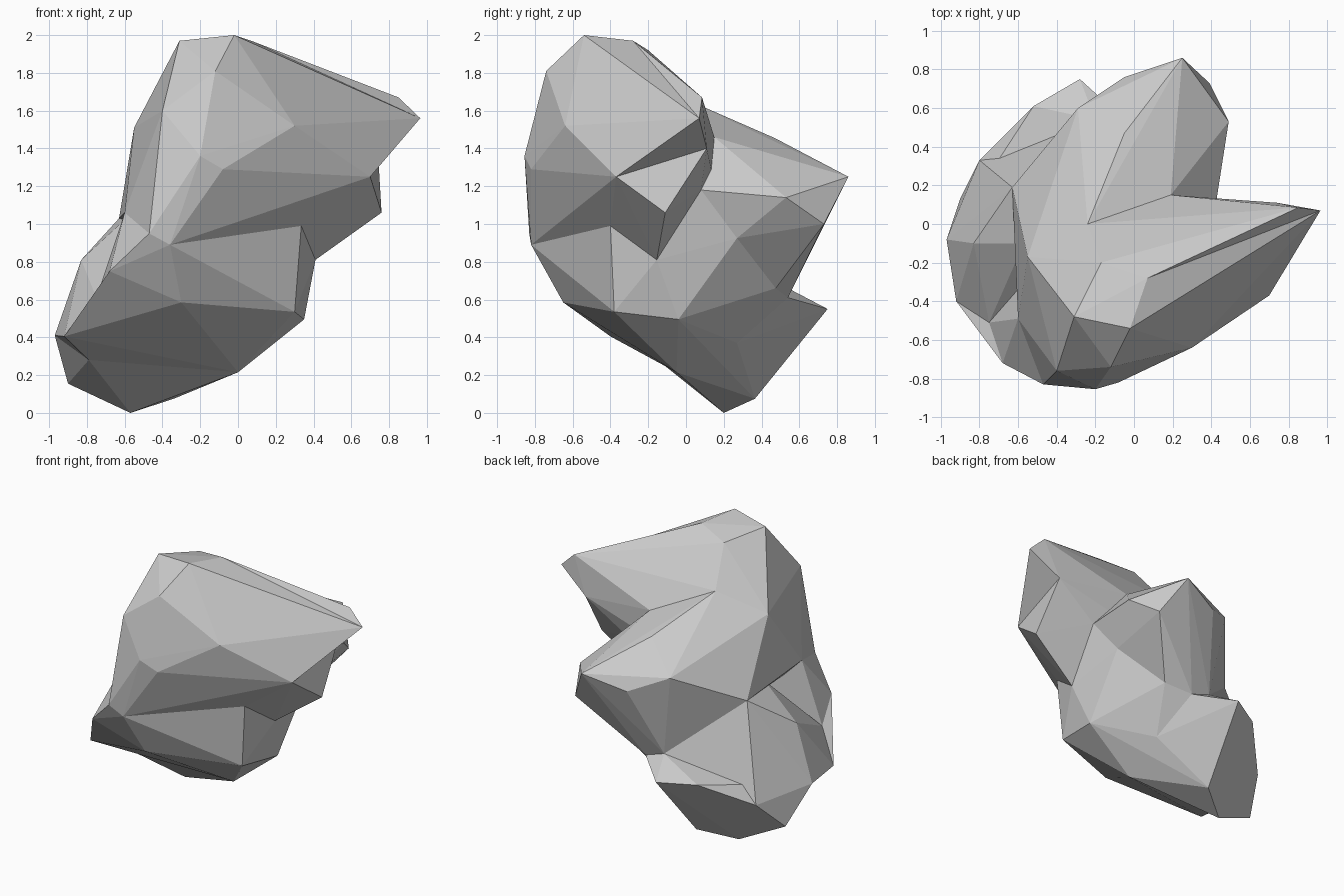
import bpy, bmesh

if "Cube" in bpy.data.objects:
    bpy.data.objects.remove(bpy.data.objects["Cube"])


def lobe(name, points):
    """Faceted convex chunk of rock wrapped around a few corner points."""
    bm = bmesh.new()
    for p in points:
        bm.verts.new(p)
    bmesh.ops.convex_hull(bm, input=bm.verts[:])
    bmesh.ops.delete(bm, geom=[v for v in bm.verts if not v.link_faces], context='VERTS')
    bmesh.ops.recalc_face_normals(bm, faces=bm.faces[:])
    mesh = bpy.data.meshes.new(name)
    bm.to_mesh(mesh)
    bm.free()
    ob = bpy.data.objects.new(name, mesh)
    bpy.context.collection.objects.link(ob)
    return ob


# corners where neighbouring lobes meet
top_front, top_mid, top_back = (-.02, -.54, 2), (.07, -.28, 1.97), (-.17, -.20, 1.92)
brow, cheek, jaw = (.30, -.64, 1.52), (-.08, -.82, 1.29), (.70, -.37, 1.25)
beak_tip, beak_low, crown_back = (.965, .07, 1.56), (.74, .11, 1.40), (-.24, 0, 1.66)
left_high, left_mid, left_front = (-.55, -.17, 1.51), (-.63, .19, 1.03), (-.60, -.49, 1.06)
notch_top, notch_low = (.19, .15, 1.46), (.42, .08, 1.18)
chin_a, chin_b = (-.47, -.83, .95), (-.36, -.82, .89)
waist_a, waist_b, waist_c = (.335, -.40, .99), (.41, -.155, .81), (.37, .27, .925)
heel_a, heel_b, heel_c = (.13, .475, .66), (-.05, .54, .61), (-.20, .54, .66)
sole_a, sole_b, sole_c = (-.30, -.65, .585), (.30, -.38, .535), (.35, -.04, .495)
sole_d, sole_e, sole_f = (.03, .27, .37), (0, -.05, .215), (-.79, -.15, .28)
side_low, side_mid, side_front = (-.92, -.40, .405), (-.75, -.51, .61), (-.68, -.72, .75)
side_back, toe_back = (-.97, -.08, .41), (-.80, .33, .36)

# overhanging upper mass
rock = lobe("rock", [
    top_front, top_mid, top_back, (-.31, -.48, 1.97), (-.12, -.74, 1.81),
    (-.40, -.76, 1.60), brow, (-.20, -.855, 1.36), cheek, jaw, beak_low,
    (.76, -.11, 1.06), crown_back, left_high, left_mid, left_front,
    notch_top, notch_low, chin_a, chin_b, waist_a, waist_b])

# pointed overhang on the right, with a shallow crease along its top
beak_front = lobe("beak_front", [
    top_front, top_mid, crown_back, brow, cheek, jaw, beak_tip, beak_low, notch_top])
beak_back = lobe("beak_back", [
    top_mid, top_back, crown_back, jaw, beak_tip, (.85, .085, 1.67), beak_low, notch_top])

# rear spur
spur = lobe("rear_spur", [
    (-.05, .47, 1.455), (.25, .86, 1.25), (.39, .73, 1.0), (.49, .53, 1.14),
    (-.29, .60, 1.26), (-.05, .76, 1.16), crown_back, left_high, left_mid,
    notch_top, notch_low, waist_c, heel_a, heel_b, heel_c])

# narrow middle
middle = lobe("middle", [
    side_front, side_mid, left_front, chin_a, chin_b, waist_a, waist_b, waist_c,
    notch_low, heel_a, heel_b, heel_c, sole_a, sole_b, sole_c, sole_d])

# left flank above the foot, and its front corner
ankle = lobe("ankle", [
    (-.83, -.10, .81), (-.57, -.10, 1.05), left_mid, side_mid, side_low, side_back,
    toe_back, heel_c, sole_a, sole_b, sole_c, sole_d, sole_e, sole_f])
shin = lobe("shin", [side_low, side_mid, side_front, sole_a, sole_f, chin_b])

# slanted foot with the ledge behind
foot = lobe("foot", [
    (-.90, .13, .155), (-.57, .20, 0), (-.34, .365, .075), (-.52, .61, .54),
    (-.28, .75, .55), toe_back, side_back, sole_c, sole_d, sole_e, sole_f,
    heel_b, heel_c])

# fuse the chunks into one faceted rock
bpy.context.view_layer.objects.active = rock
for part in (beak_front, beak_back, spur, middle, ankle, shin, foot):
    mod = rock.modifiers.new("fuse", 'BOOLEAN')
    mod.operation, mod.solver, mod.object = 'UNION', 'EXACT', part
    bpy.ops.object.modifier_apply(modifier=mod.name)
    bpy.data.objects.remove(part)
